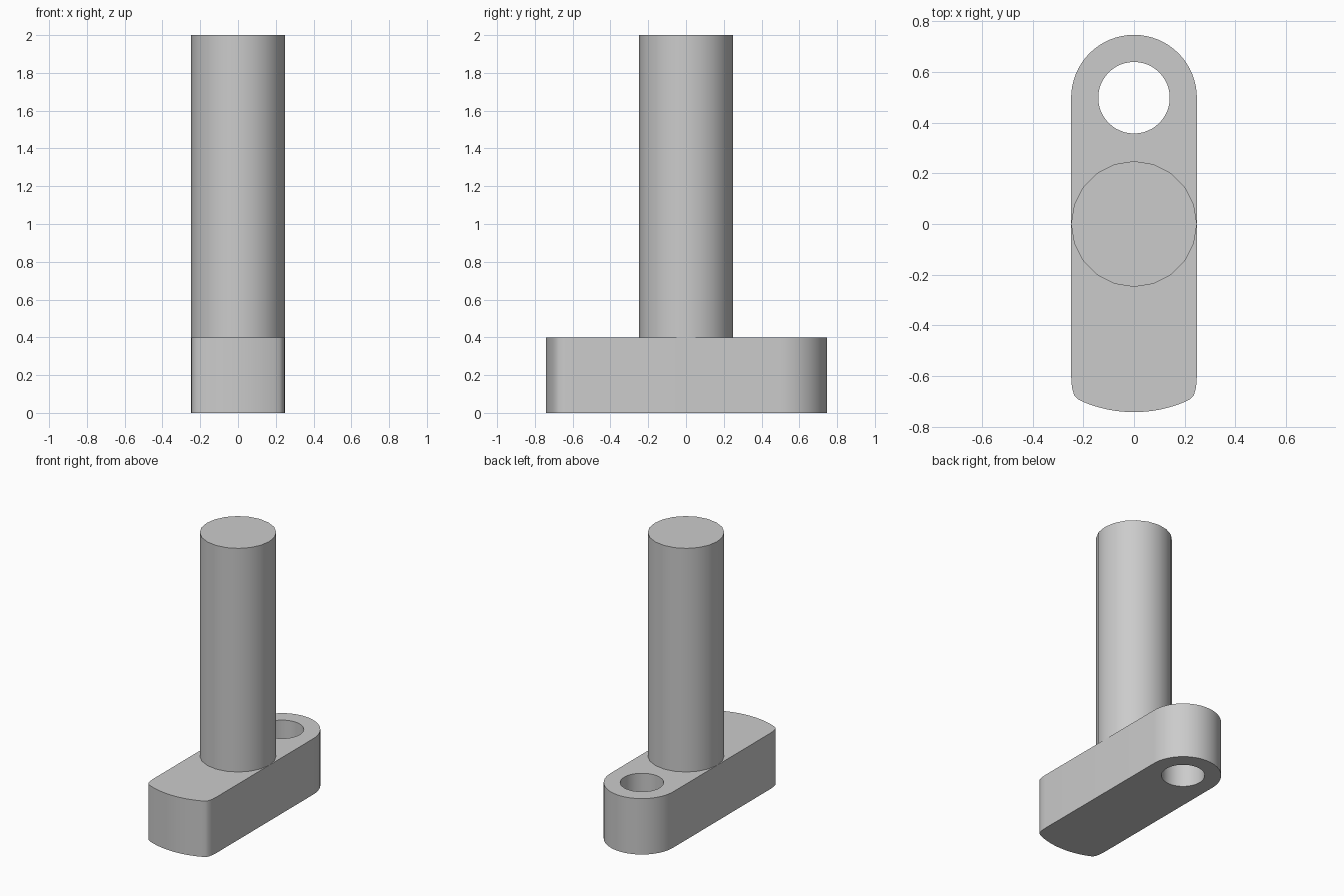
import bpy, bmesh, math

cube = bpy.data.objects.get("Cube")
if cube:
    bpy.data.objects.remove(cube, do_unlink=True)

grey = bpy.data.materials.new("plain_grey")
grey.use_nodes = True
colour = (0.6, 0.6, 0.6, 1)
grey.diffuse_color = colour
grey.node_tree.nodes["Principled BSDF"].inputs["Base Color"].default_value = colour

R = 0.248       # post radius and half width of the base
HOLE_Y = 0.498
BASE_H = 0.4


def arc(cy, radius, start, end, steps, cx=0):
    """Points on an arc, angles in degrees."""
    angles = [math.radians(start + (end - start) * i / steps) for i in range(steps + 1)]
    return [(cx + radius * math.cos(a), cy + radius * math.sin(a)) for a in angles]


def finish(bm, name):
    bmesh.ops.recalc_face_normals(bm, faces=bm.faces)
    mesh = bpy.data.meshes.new(name)
    bm.to_mesh(mesh)
    bm.free()
    mesh.materials.append(grey)
    obj = bpy.data.objects.new(name, mesh)
    bpy.context.collection.objects.link(obj)
    bpy.ops.object.select_all(action='DESELECT')
    obj.select_set(True)
    bpy.context.view_layer.objects.active = obj
    bpy.ops.object.shade_smooth_by_angle(angle=math.radians(35))
    return obj


def extrude_loops(name, loops, z0, z1):
    """Fill closed outlines (inner ones become holes) and extrude upward."""
    bm = bmesh.new()
    edges = []
    for pts in loops:
        vs = [bm.verts.new((x, y, z0)) for x, y in pts]
        edges += [bm.edges.new((vs[i - 1], vs[i])) for i in range(len(vs))]
    bmesh.ops.triangle_fill(bm, edges=edges, use_beauty=True)
    ext = bmesh.ops.extrude_face_region(bm, geom=bm.faces[:], use_keep_orig=True)
    top = [g for g in ext["geom"] if isinstance(g, bmesh.types.BMVert)]
    bmesh.ops.translate(bm, verts=top, vec=(0, 0, z1 - z0))
    return finish(bm, name)


# Base: rounded back end, softly bowed front end with eased corners
back = arc(HOLE_Y, R, 0, 180, 32)
left_corner = [(-R, -0.6), (-0.245, -0.643), (-0.236, -0.677), (-0.222, -0.691)]
bow = arc(-0.222, 0.52, 247.5, 292.5, 16)
right_corner = [(-x, y) for x, y in reversed(left_corner)]
hole = arc(HOLE_Y, 0.141, 0, 360, 48)[:-1]
extrude_loops("base", [back + left_corner + bow + right_corner, hole], 0, BASE_H)

# Post: twenty-sided upright cylinder
post = arc(0, R, 0, 360, 20)[:-1]
extrude_loops("post", [post], BASE_H, 2)
